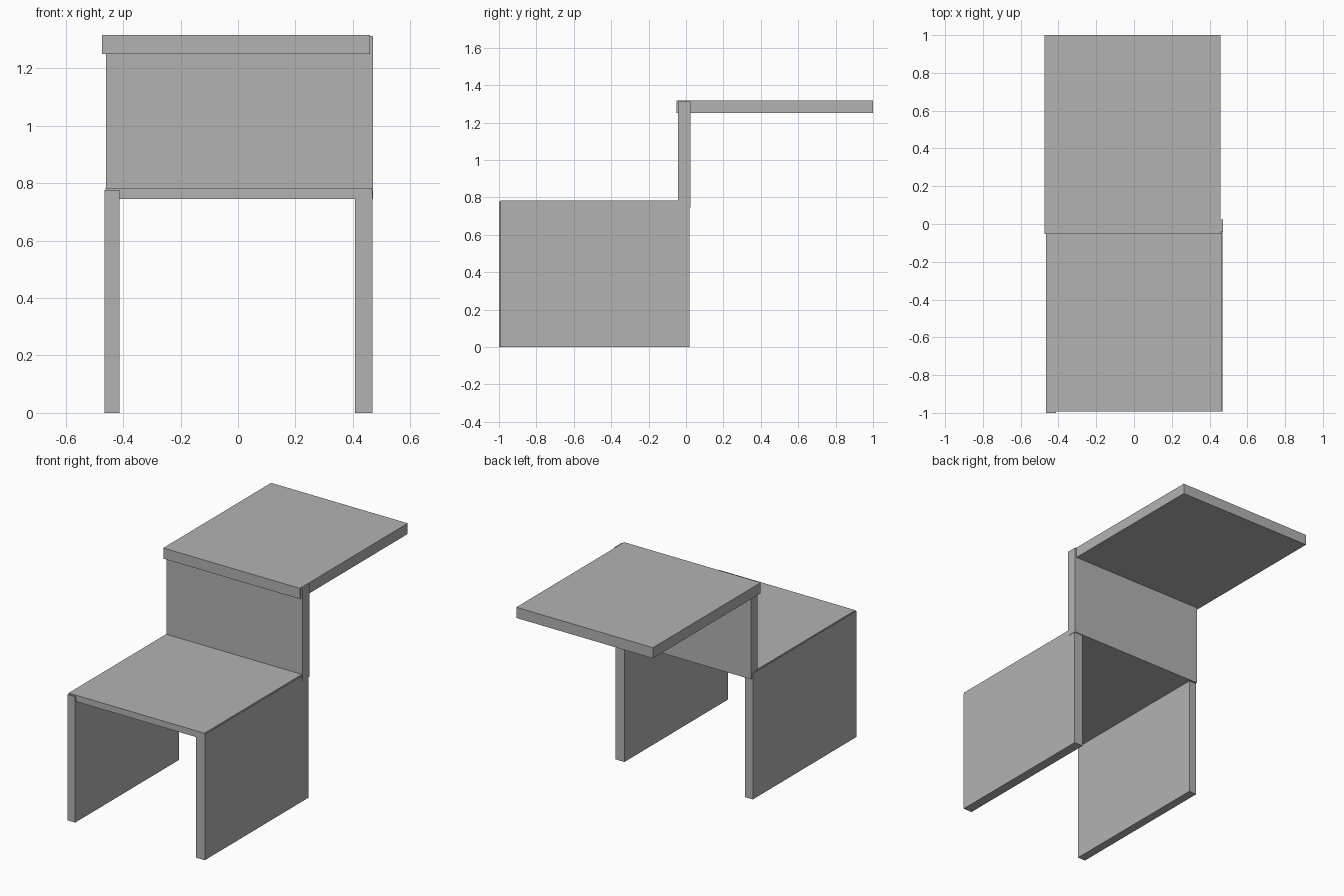
import bpy

cube = bpy.data.objects.get("Cube")
if cube:
    bpy.data.objects.remove(cube, do_unlink=True)

grey = bpy.data.materials.new("plain grey")
grey.use_nodes = True
colour = (0.45, 0.45, 0.45, 1)
grey.diffuse_color = colour
grey.node_tree.nodes["Principled BSDF"].inputs["Base Color"].default_value = colour


def board(name, x, y, z):
    """Flat board filling the given ranges along each axis."""
    spans = (x, y, z)
    centre = [(low + high) / 2 for low, high in spans]
    bpy.ops.mesh.primitive_cube_add(size=1, location=centre)
    obj = bpy.context.object
    obj.name = name
    obj.scale = [high - low for low, high in spans]
    bpy.ops.object.transform_apply(location=False, rotation=False, scale=True)
    obj.data.materials.append(grey)
    return obj


# Side panels that carry the seat
board("right_side_panel", (-0.465, -0.412), (-1, 0.012), (0, 0.777))
board("left_side_panel", (0.408, 0.468), (-0.992, 0.018), (0, 0.775))

# Seat and upright back
board("seat", (-0.462, 0.466), (-0.993, 0.0), (0.745, 0.784))
board("backrest", (-0.46, 0.47), (-0.042, 0.024), (0.745, 1.313))

# Shelf reaching backwards from the top of the back
board("top_shelf", (-0.474, 0.459), (-0.052, 1), (1.251, 1.317))
